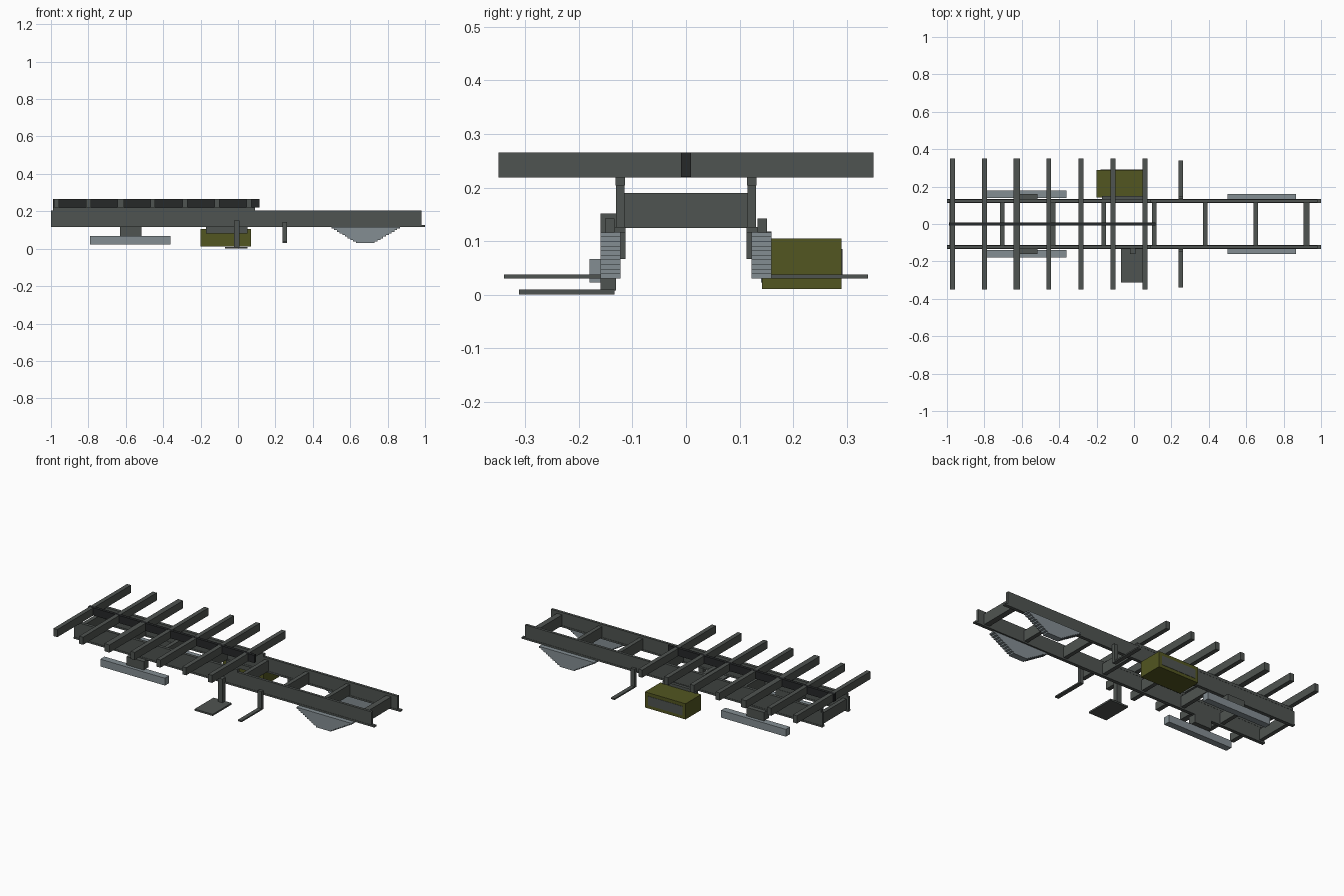
import bpy, bmesh

if "Cube" in bpy.data.objects:
    bpy.data.objects.remove(bpy.data.objects["Cube"])


def material(name, rgb):
    m = bpy.data.materials.new(name)
    m.diffuse_color = (*rgb, 1)
    m.use_nodes = True
    m.node_tree.nodes["Principled BSDF"].inputs["Base Color"].default_value = m.diffuse_color
    return m


GREY = material("frame_grey", (0.078, 0.088, 0.082))
DARK = material("dark_steel", (0.019, 0.021, 0.022))
SPRING = material("spring_steel", (0.23, 0.27, 0.29))
OLIVE = material("olive_tank", (0.085, 0.092, 0.015))


def boxes(name, mat, spans):
    """One object from boxes given as (x0, x1, y0, y1, z0, z1)."""
    bm = bmesh.new()
    for x0, x1, y0, y1, z0, z1 in spans:
        vs = bmesh.ops.create_cube(bm, size=1)["verts"]
        for v in vs:
            v.co = ((x0 + x1) / 2 + v.co.x * (x1 - x0),
                    (y0 + y1) / 2 + v.co.y * (y1 - y0),
                    (z0 + z1) / 2 + v.co.z * (z1 - z0))
    mesh = bpy.data.meshes.new(name)
    bm.to_mesh(mesh)
    bm.free()
    mesh.materials.append(mat)
    ob = bpy.data.objects.new(name, mesh)
    bpy.context.collection.objects.link(ob)
    return ob


# Parts that repeat on the left and right of the chassis
for side, s in (("right", -1), ("left", 1)):
    def pair(name, mat, spans):
        boxes(f"{side}_{name}", mat,
              [(a, b, *sorted((s * c, s * d)), e, f) for a, b, c, d, e, f in spans])

    # Main rail: web with a lower flange running to the nose
    pair("rail", GREY, [(-1.0, 0.98, 0.115, 0.131, 0.125, 0.204),
                        (-1.0, 1.0, 0.113, 0.133, 0.116, 0.126)])
    # Sill between rail and bed bearers
    pair("bed_sill", GREY, [(-0.99, 0.09, 0.114, 0.132, 0.204, 0.22)])
    # Front leaf spring: stacked leaves, shorter toward the bottom
    leaves = []
    n = 10
    for i in range(n):
        t = i / (n - 1)
        top = 0.116 - i * 0.0086
        leaves.append((0.5 + 0.13 * t, 0.866 - 0.135 * t, 0.122, 0.16, top - 0.0086, top))
    pair("front_leaf_spring", SPRING, leaves)
    # Rear balance beam and its mount
    pair("rear_beam", SPRING, [(-0.79, -0.36, 0.14, 0.18, 0.023, 0.067)])
    pair("rear_beam_mount", GREY, [(-0.63, -0.515, 0.113, 0.16, 0.067, 0.118)])
    # Cab step bracket
    pair("step_bracket", GREY, [(0.237, 0.262, 0.133, 0.151, 0.03, 0.142),
                                (0.237, 0.262, 0.133, 0.34, 0.03, 0.038)])

# Cross members of the ladder frame
boxes("cross_members", GREY,
      [(x - w, x + w, -0.115, 0.115, 0.125, 0.19)
       for x, w in [(-0.975 + 0.271 * i, 0.012) for i in range(7)] + [(0.922, 0.017)]])

# Bed bearers and the centre beam
for i in range(7):
    x = -0.97 + 0.1715 * i
    w = 0.017 if i == 2 else 0.013
    boxes(f"bed_bearer_{i + 1}", GREY, [(x - w, x + w, -0.35, 0.35, 0.219, 0.265)])
boxes("bed_centre_beam", DARK, [(-0.99, 0.115, -0.009, 0.009, 0.22, 0.2655)])

# Tank on the left side, with its bracket and side panel
boxes("tank", OLIVE, [(-0.2, 0.07, 0.142, 0.29, 0.011, 0.105)])
boxes("tank_bracket", GREY, [(-0.17, 0.05, 0.131, 0.15, 0.08, 0.122)])
boxes("tank_side_panel", GREY, [(-0.18, 0.05, 0.289, 0.292, 0.03, 0.085)])

# Low carrier plate on the right side
boxes("carrier_plate", GREY, [(-0.07, 0.05, -0.312, -0.133, 0.0, 0.01)])
boxes("carrier_post", GREY, [(-0.022, 0.008, -0.16, -0.131, 0.008, 0.152)])
